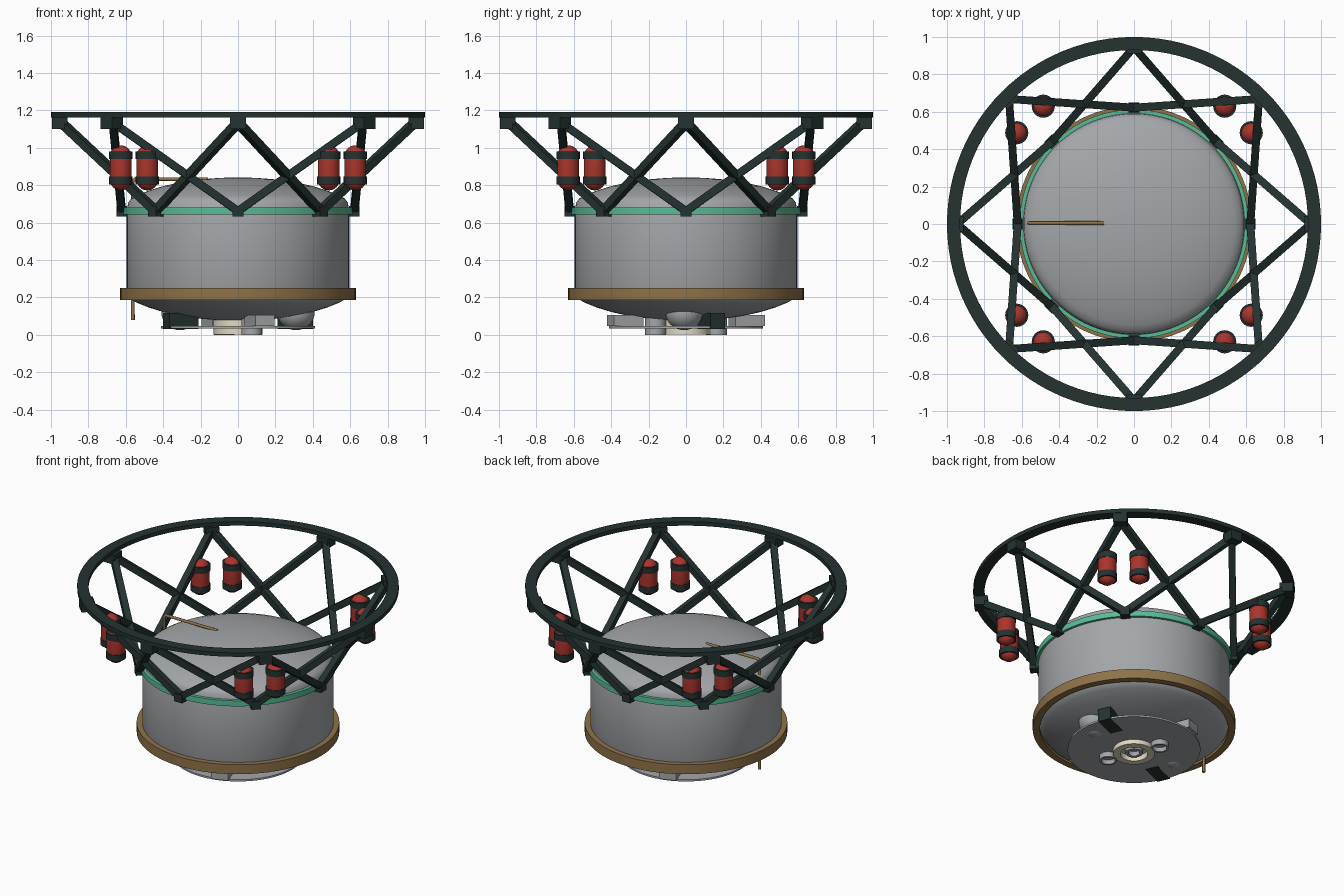
import bpy, bmesh, math
from mathutils import Vector, Matrix

if "Cube" in bpy.data.objects:
    bpy.data.objects.remove(bpy.data.objects["Cube"])


def material(name, rgb):
    m = bpy.data.materials.new(name)
    m.diffuse_color = (*rgb, 1)
    m.use_nodes = True
    m.node_tree.nodes["Principled BSDF"].inputs["Base Color"].default_value = m.diffuse_color
    return m


DARK = material("dark_composite", (0.018, 0.032, 0.031))
GREY = material("tank_grey", (0.37, 0.385, 0.40))
BROWN = material("bronze", (0.27, 0.17, 0.065))
GREEN = material("mint_green", (0.10, 0.50, 0.31))
RED = material("bottle_red", (0.40, 0.035, 0.025))
CREAM = material("cream", (0.75, 0.70, 0.55))


def finish(name, bm, mat, smooth=True):
    bmesh.ops.recalc_face_normals(bm, faces=bm.faces)
    me = bpy.data.meshes.new(name)
    bm.to_mesh(me)
    bm.free()
    ob = bpy.data.objects.new(name, me)
    bpy.context.collection.objects.link(ob)
    me.materials.append(mat)
    if smooth:
        bpy.ops.object.select_all(action='DESELECT')
        ob.select_set(True)
        bpy.context.view_layer.objects.active = ob
        bpy.ops.object.shade_smooth_by_angle(angle=math.radians(35))
    return ob


def lathe(name, profile, mat, at=(0, 0), n=96, closed=False):
    """Revolve (radius, z) points about a vertical axis."""
    bm = bmesh.new()
    pts = [bm.verts.new((r + 0.0, 0, z)) for r, z in profile]
    edges = [bm.edges.new(p) for p in zip(pts, pts[1:])]
    if closed:
        edges.append(bm.edges.new((pts[-1], pts[0])))
    bmesh.ops.spin(bm, geom=pts + edges, cent=(0, 0, 0), axis=(0, 0, 1),
                   angle=math.tau, steps=n, use_duplicate=False)
    bmesh.ops.remove_doubles(bm, verts=bm.verts, dist=1e-5)
    bmesh.ops.translate(bm, verts=bm.verts, vec=(at[0], at[1], 0))
    return finish(name, bm, mat)


def tube(name, r_in, r_out, z0, z1, mat, **kw):
    return lathe(name, [(r_in, z0), (r_out, z0), (r_out, z1), (r_in, z1)],
                 mat, closed=True, **kw)


def disc(name, r, z0, z1, mat, **kw):
    return lathe(name, [(0, z0), (r, z0), (r, z1), (0, z1)], mat, **kw)


def box(name, size, at, turn, mat):
    bm = bmesh.new()
    m = Matrix.Translation(at) @ Matrix.Rotation(turn, 4, 'Z') @ Matrix.Diagonal((*size, 1))
    bmesh.ops.create_cube(bm, size=1, matrix=m)
    return finish(name, bm, mat, False)


def bar(name, a, b, width, mat):
    a, b = Vector(a), Vector(b)
    d = b - a
    bm = bmesh.new()
    m = (Matrix.Translation((a + b) / 2) @ d.to_track_quat('Z', 'Y').to_matrix().to_4x4()
         @ Matrix.Diagonal((width, width, d.length, 1)))
    bmesh.ops.create_cube(bm, size=1, matrix=m)
    return finish(name, bm, mat, False)


def polar(r, ang, z):
    return (r * math.cos(ang), r * math.sin(ang), z)


# main tank with shallow domed ends
dome = [(0.592, 0.0), (0.588, 0.03), (0.572, 0.053), (0.54, 0.071), (0.48, 0.095),
        (0.40, 0.12), (0.30, 0.142), (0.20, 0.156), (0.10, 0.164), (0, 0.167)]
lower = [(r, 0.242 - h) for r, h in reversed(dome)]
upper = [(r, 0.675 + h) for r, h in dome]
lathe("tank", lower + [(0.595, 0.25), (0.595, 0.66)] + upper, GREY)

# rings around the tank
tube("lower_band", 0.585, 0.63, 0.185, 0.25, BROWN)
tube("upper_band", 0.585, 0.612, 0.642, 0.68, GREEN)
tube("top_ring", 0.93, 1.0, 1.163, 1.19, DARK)

# open truss between the tank and the top ring
for i in range(8):
    a = i * math.pi / 4
    top = polar(0.945, a, 1.135)
    box("upper_node", (0.085, 0.085, 0.065), polar(0.953, a, 1.133), a, DARK)
    box("lower_node", (0.055, 0.06, 0.055), polar(0.622, a, 0.66), a, DARK)
    for s in (-1, 1):
        bar("strut", polar(0.622, a + s * math.pi / 4, 0.662), top, 0.042, DARK)

# red pressure bottles in pairs on the diagonals
R, ZL, ZH = 0.058, 0.83, 0.955
arc = [math.pi / 2 * k / 6 for k in range(7)]
bottle = ([(R * math.sin(t), ZL - R * math.cos(t)) for t in arc]
          + [(R * math.cos(t), ZH + R * math.sin(t)) for t in arc])
bottle[0] = (0, ZL - R)
bottle[-1] = (0, ZH + R)
for sx in (-1, 1):
    for sy in (-1, 1):
        for x, y in ((0.485, 0.63), (0.627, 0.488)):
            p = (sx * x, sy * y)
            lathe("bottle", bottle, RED, at=p, n=24)
            for z in (0.825, 0.96):
                tube("bottle_strap", 0.05, 0.062, z - 0.021, z + 0.021, DARK, at=p, n=24)

# bent vent pipe
cu = bpy.data.curves.new("vent_pipe", 'CURVE')
cu.dimensions = '3D'
cu.bevel_depth = 0.01
cu.bevel_resolution = 2
cu.use_fill_caps = True
sp = cu.splines.new('POLY')
path = [(-0.562, 0.08), (-0.562, 0.82), (-0.55, 0.832), (-0.16, 0.832)]
sp.points.add(len(path) - 1)
for p, (x, z) in zip(sp.points, path):
    p.co = (x, 0.005, z, 1)
pipe = bpy.data.objects.new("vent_pipe", cu)
bpy.context.collection.objects.link(pipe)
cu.materials.append(BROWN)

# equipment plate under the tank
tube("base_plate", 0.10, 0.413, 0.034, 0.046, GREY)
tube("engine_collar", 0.085, 0.13, 0.003, 0.09, CREAM, n=48)
disc("collar_floor", 0.09, 0.04, 0.09, CREAM, n=48)
tube("nozzle", 0.035, 0.055, 0.01, 0.06, GREY, n=32)

# equipment repeated on opposite sides of the plate
for s in (-1, 1):
    tube("port", 0.043, 0.055, 0.0, 0.10, GREY, at=(0.073 * s, -0.163 * s), n=32)
    disc("port_floor", 0.045, 0.03, 0.09, GREY, at=(0.073 * s, -0.163 * s), n=32)
    box("electronics_box", (0.17, 0.085, 0.085), (0.305 * s, 0.135 * s, 0.074),
        math.radians(24), DARK)
    box("grey_box", (0.17, 0.11, 0.06), (0.115 * s, -0.325 * s, 0.076),
        math.radians(-70), GREY)
    ball = [(0.10 * math.sin(t), 0.12 - 0.095 * math.cos(t))
            for t in [math.pi * k / 16 for k in range(17)]]
    ball[-1] = (0, 0.215)
    lathe("small_tank", ball, GREY, at=(0.31 * s, -0.01 * s), n=32)
